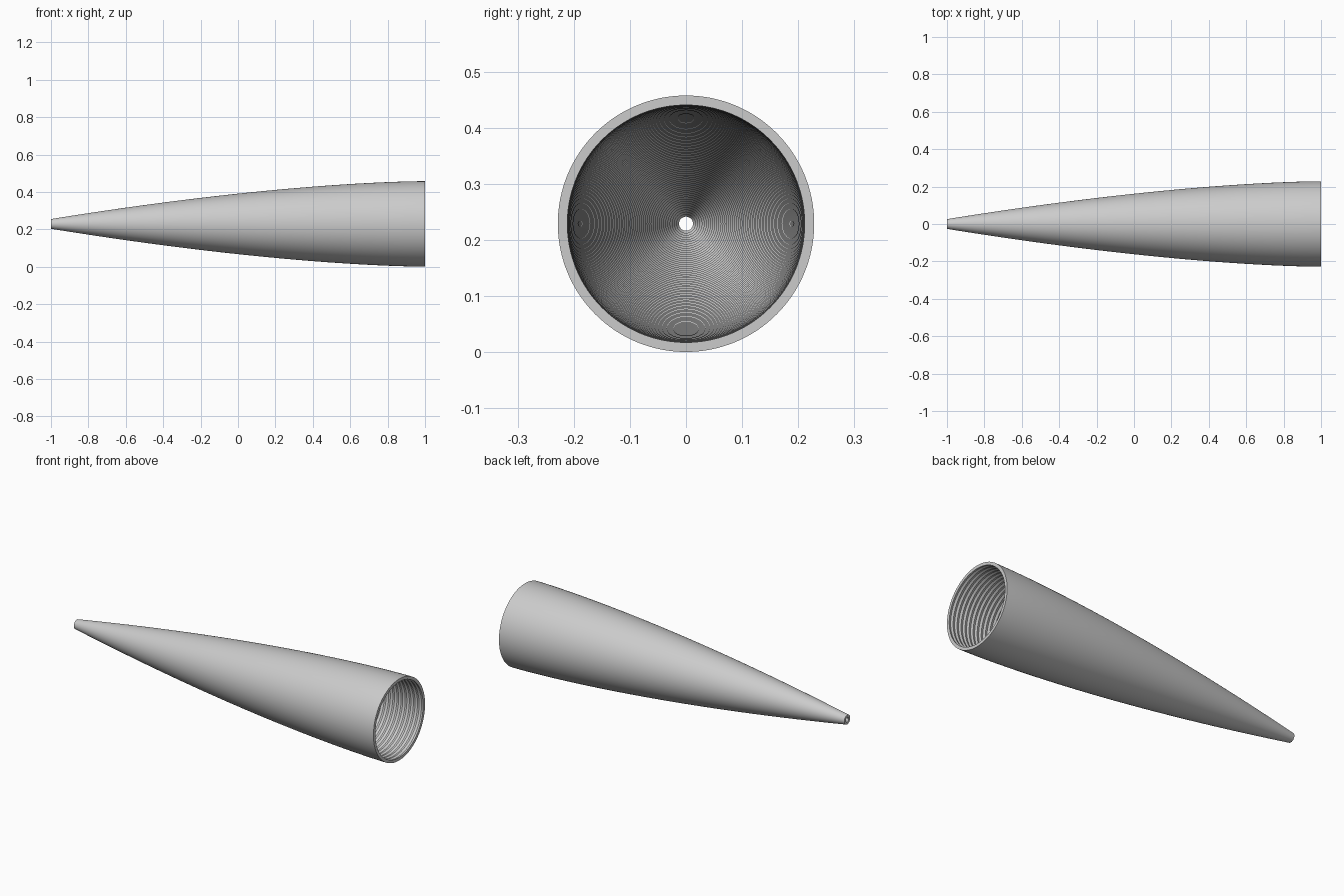
import bpy, bmesh, math

if "Cube" in bpy.data.objects:
    bpy.data.objects.remove(bpy.data.objects["Cube"])

SEGS = 128
AXIS_Z = 0.229
RIBS = 80


def outer_radius(x):
    return 0.2285 - 0.2025 * ((1 - x) / 2) ** 1.6


def wall(x):
    return 0.0135 + 0.00175 * (x + 1)


# Outer shell profile, tip to mouth
profile = [(-1 + 2 * i / 48, outer_radius(-1 + 2 * i / 48)) for i in range(49)]

# Bore profile, mouth back to tip, with fine triangular ribs
count = RIBS * 2
for i in range(count + 1):
    x = 1 - 2 * i / count
    groove = 0.004 if i % 2 else 0.0
    profile.append((x, outer_radius(x) - wall(x) + groove))

# Revolve the closed profile around the long axis
bm = bmesh.new()
rings = []
for x, r in profile:
    rings.append([bm.verts.new((x, r * math.cos(2 * math.pi * k / SEGS),
                                AXIS_Z + r * math.sin(2 * math.pi * k / SEGS)))
                  for k in range(SEGS)])
for i, a in enumerate(rings):
    b = rings[(i + 1) % len(rings)]
    for k in range(SEGS):
        n = (k + 1) % SEGS
        bm.faces.new((a[k], a[n], b[n], b[k]))
bmesh.ops.recalc_face_normals(bm, faces=bm.faces)

mesh = bpy.data.meshes.new("ribbed_cone_shell")
bm.to_mesh(mesh)
bm.free()
shell = bpy.data.objects.new("ribbed_cone_shell", mesh)
bpy.context.collection.objects.link(shell)

# Smooth skin with crisp rims and ribs
bpy.context.view_layer.objects.active = shell
shell.select_set(True)
bpy.ops.object.shade_smooth_by_angle(angle=math.radians(25))
